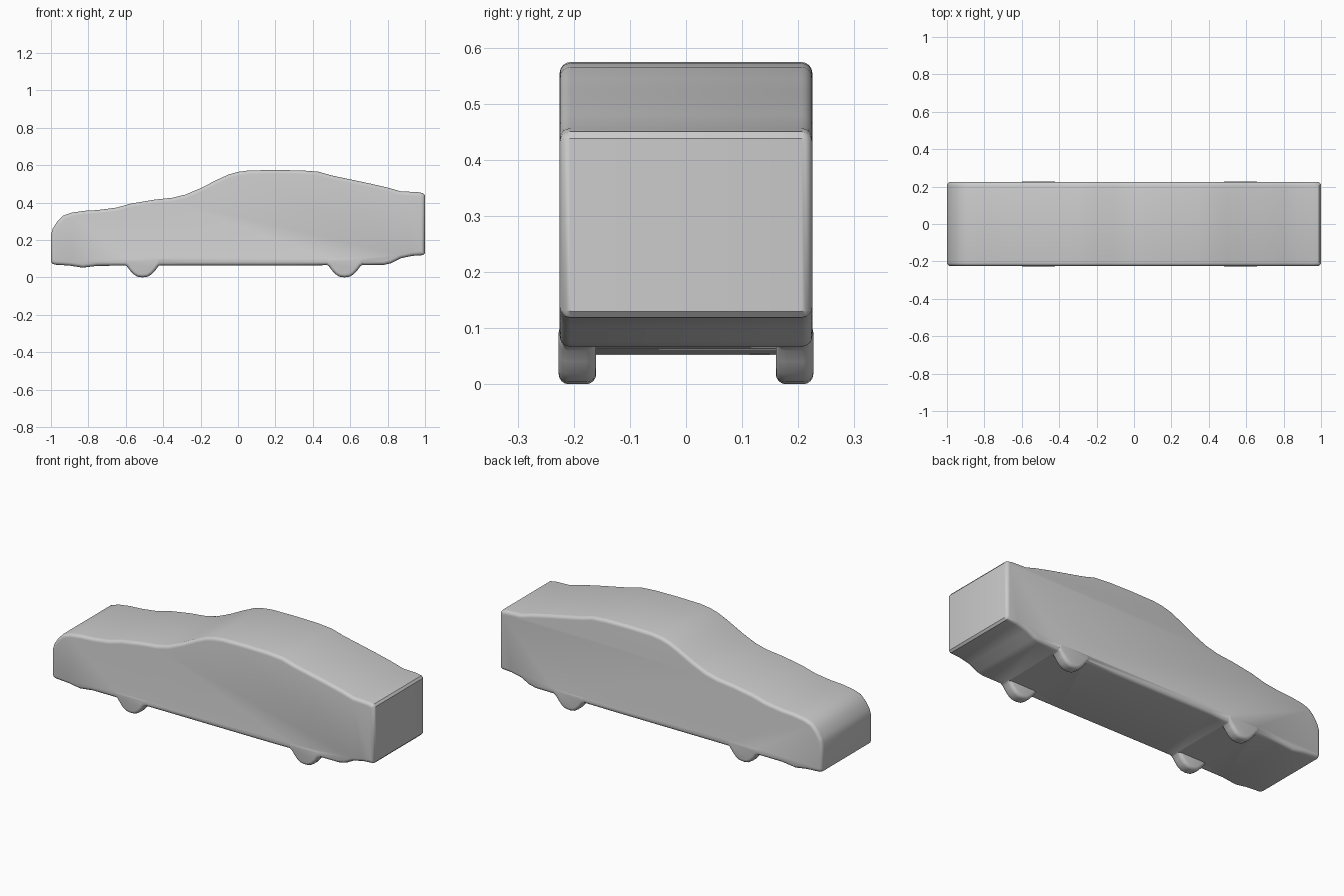
import bpy, bmesh, math

if "Cube" in bpy.data.objects:
    bpy.data.objects.remove(bpy.data.objects["Cube"])


def extrude_profile(name, pts, y0, y1, bevel):
    """Extrude an XZ outline from y0 to y1 and round the edges of both end caps."""
    bm = bmesh.new()
    face = bm.faces.new([bm.verts.new((x, y0, z)) for x, z in pts])
    new = bmesh.ops.extrude_face_region(bm, geom=[face], use_keep_orig=True)["geom"]
    for v in new:
        if isinstance(v, bmesh.types.BMVert):
            v.co.y = y1
    bmesh.ops.recalc_face_normals(bm, faces=bm.faces)
    rim = [e for e in bm.edges if abs(e.verts[0].co.y - e.verts[1].co.y) < 1e-6]
    bmesh.ops.bevel(bm, geom=rim, offset=bevel, segments=4, profile=0.5,
                    affect='EDGES', clamp_overlap=True)
    bmesh.ops.recalc_face_normals(bm, faces=bm.faces)
    mesh = bpy.data.meshes.new(name)
    bm.to_mesh(mesh)
    bm.free()
    obj = bpy.data.objects.new(name, mesh)
    bpy.context.collection.objects.link(obj)
    return obj


# Car body side outline, from the nose over the roof and back underneath
outline = [
    (-1, 0.09), (-1, 0.23), (-0.99, 0.262), (-0.965, 0.3), (-0.935, 0.33),
    (-0.89, 0.346), (-0.82, 0.356), (-0.75, 0.36), (-0.65, 0.373),
    (-0.57, 0.395), (-0.45, 0.415), (-0.35, 0.426), (-0.28, 0.443),
    (-0.2, 0.477), (-0.11, 0.523), (-0.05, 0.55), (0, 0.564), (0.06, 0.572),
    (0.2, 0.574), (0.34, 0.572), (0.43, 0.565), (0.5, 0.545), (0.6, 0.524),
    (0.7, 0.503), (0.8, 0.48), (0.87, 0.46), (0.96, 0.456), (0.99, 0.45),
    (1, 0.438), (1, 0.13), (0.99, 0.119), (0.93, 0.115), (0.87, 0.102),
    (0.82, 0.076), (0.78, 0.067), (0.3, 0.064), (-0.3, 0.064), (-0.75, 0.062),
    (-0.83, 0.052), (-0.9, 0.063), (-0.98, 0.068), (-0.995, 0.075)]
body = extrude_profile("car_body", outline, -0.225, 0.225, 0.02)

# Wheel stubs below the floor, with flared tops
half = [(0.1, 0.07), (0.085, 0.06), (0.07, 0.04), (0.05, 0.018), (0.028, 0.004)]
wheels = []
for label, cx in (("front", -0.51), ("rear", 0.57)):
    pts = [(cx + dx, z) for dx, z in [(0.1, 0.11)] + half]
    pts += [(cx, 0)] + [(cx - dx, z) for dx, z in reversed([(0.1, 0.11)] + half)]
    for side, s in (("right", -1), ("left", 1)):
        wheels.append(extrude_profile(f"{label}_{side}_wheel", pts,
                                      s * 0.16, s * 0.227, 0.018))

# Merge the wheels into one continuous shell
for w in wheels:
    mod = body.modifiers.new("join_wheel", 'BOOLEAN')
    mod.operation = 'UNION'
    mod.solver = 'EXACT'
    mod.object = w
bpy.context.view_layer.objects.active = body
body.select_set(True)
for mod in list(body.modifiers):
    bpy.ops.object.modifier_apply(modifier=mod.name)
for w in wheels:
    bpy.data.objects.remove(w, do_unlink=True)

bpy.ops.object.shade_smooth_by_angle(angle=math.radians(35))
